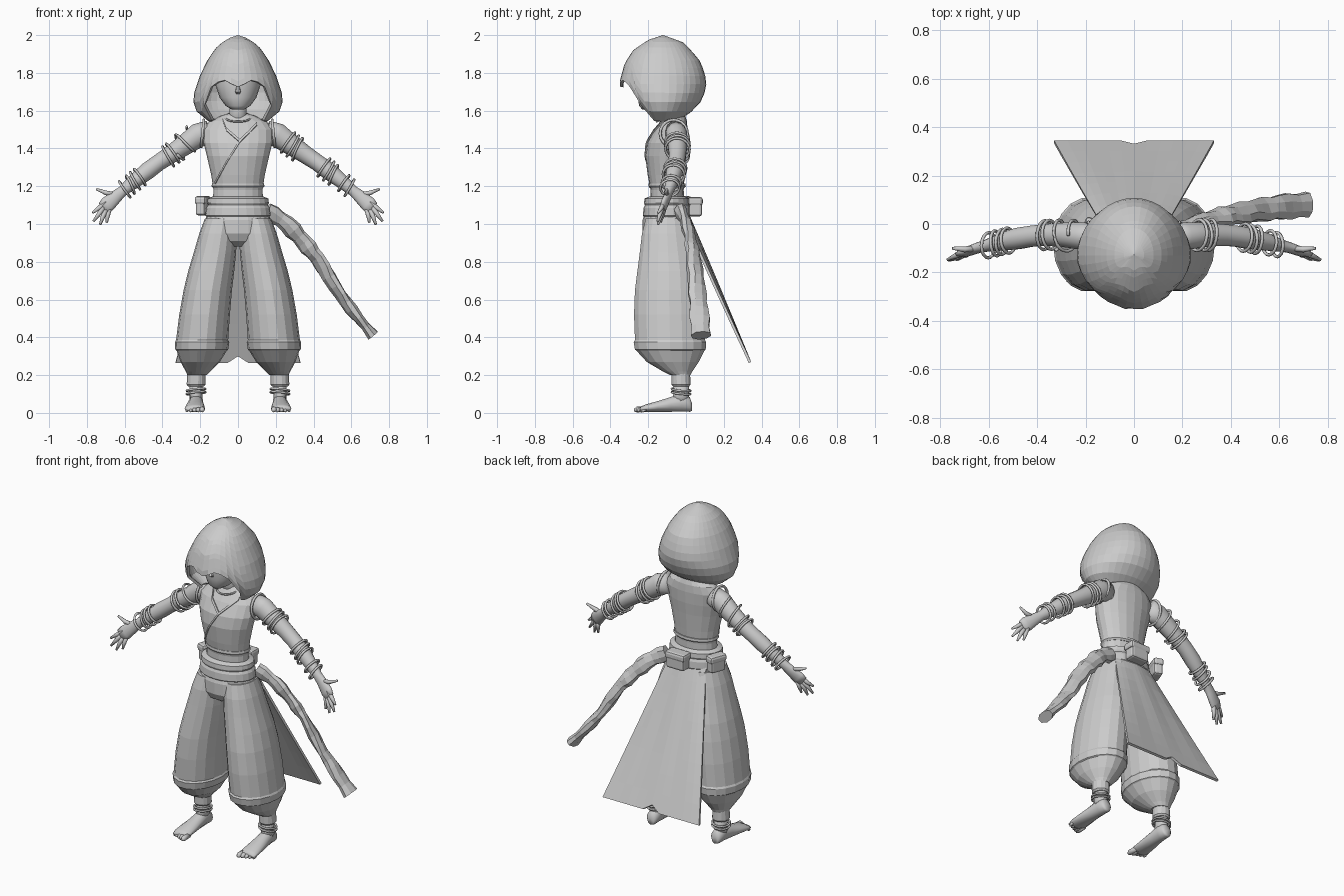
import bpy, bmesh, math
from mathutils import Vector

if "Cube" in bpy.data.objects:
    bpy.data.objects.remove(bpy.data.objects["Cube"], do_unlink=True)

grey = bpy.data.materials.new("plain_grey")
grey.use_nodes = True
grey.diffuse_color = (0.6, 0.6, 0.6, 1)
grey.node_tree.nodes["Principled BSDF"].inputs["Base Color"].default_value = (0.6, 0.6, 0.6, 1)


def build(name, verts, faces, smooth=False, thick=0):
    bm = bmesh.new()
    vs = [bm.verts.new(v) for v in verts]
    for f in faces:
        bm.faces.new([vs[i] for i in f])
    bmesh.ops.remove_doubles(bm, verts=bm.verts, dist=0.0005)
    bmesh.ops.recalc_face_normals(bm, faces=bm.faces)
    for f in bm.faces:
        f.smooth = smooth
    mesh = bpy.data.meshes.new(name)
    bm.to_mesh(mesh)
    bm.free()
    mesh.materials.append(grey)
    ob = bpy.data.objects.new(name, mesh)
    bpy.context.collection.objects.link(ob)
    if thick:
        mod = ob.modifiers.new("thickness", "SOLIDIFY")
        mod.thickness, mod.offset = thick, -1
    return ob


def sweep(name, stations, n=14, axis=None, up=(0, 1, 0), smooth=False, side=1, twist=0, closed=False):
    """Skin elliptical rings (x, y, z, radius_a, radius_b); side=-1 mirrors in x."""
    pts = [Vector(s[:3]) for s in stations]
    verts, m = [], len(pts)
    for i, s in enumerate(stations):
        if axis:
            d = Vector(axis)
        elif closed:
            d = (pts[(i + 1) % m] - pts[i - 1]).normalized()
        else:
            d = (pts[min(i + 1, m - 1)] - pts[max(i - 1, 0)]).normalized()
        a = Vector(up).cross(d).normalized()
        b = d.cross(a)
        for k in range(n):
            t = math.tau * k / n
            p = pts[i] + (a * math.cos(t) * s[3] + b * math.sin(t) * s[4])
            if twist:
                c, e = math.cos(t + 0.5), math.sin(t + 0.5)
                q = twist * i
                u, v = c * s[3], e * s[4]
                p = pts[i] + a * (u * math.cos(q) - v * math.sin(q)) + b * (u * math.sin(q) + v * math.cos(q))
            verts.append((p.x * side, p.y, p.z))
    faces = []
    for i in range(m if closed else m - 1):
        j = (i + 1) % m
        faces += [(i * n + k, i * n + (k + 1) % n, j * n + (k + 1) % n, j * n + k) for k in range(n)]
    if not closed:
        faces += [tuple(range(n)), tuple(range((m - 1) * n, m * n))]
    return build(name, verts, faces, smooth)


def ring(name, c, d, r, minor=0.007, side=1):
    """Bangle around direction d."""
    d = Vector(d).normalized()
    a = d.cross(Vector((0, 1, 0.01))).normalized()
    b = d.cross(a)
    st = []
    for k in range(20):
        t = math.tau * k / 20
        st.append((*(Vector(c) + (a * math.cos(t) + b * math.sin(t)) * r), minor, minor))
    return sweep(name, st, 6, up=d, smooth=True, side=side, closed=True)


def lerp(table, x):
    for (x0, y0), (x1, y1) in zip(table, table[1:]):
        if x <= x1:
            return y0 + (y1 - y0) * max(0, (x - x0) / (x1 - x0))
    return table[-1][1]


# Hood: meridians from the crown down to a rim that opens over the face
front = [(1.54, -.2), (1.63, -.3), (1.74, -.355), (1.85, -.325), (1.92, -.28), (1.975, -.2), (2, -.12)]
back = [(1.54, -.05), (1.57, 0), (1.63, .07), (1.72, .11), (1.8, .1), (1.87, .07), (1.96, -.01), (2, -.12)]
wide = [(1.54, .15), (1.57, .2), (1.61, .23), (1.67, .24), (1.79, .2), (1.88, .155), (1.94, .11), (1.98, .06), (2, 0)]
rim = [(0, 1.725), (22, 1.765), (38, 1.74), (46, 1.68), (52, 1.6), (58, 1.545), (180, 1.54)]
cols, rows = 36, 12
verts = []
for k in range(cols):
    ang = 360 * k / cols
    t = math.radians(ang)
    low = lerp(rim, min(ang, 360 - ang))
    for r in range(rows + 1):
        z = 2 - (2 - low) * (r / rows) ** 1.4
        y_end = lerp(front if math.cos(t) > 0 else back, z)
        verts.append((lerp(wide, z) * math.sin(t), -.13 + (y_end + .13) * abs(math.cos(t)), z))
R = rows + 1
faces = [(k * R + r, k * R + r + 1, (k + 1) % cols * R + r + 1, (k + 1) % cols * R + r)
         for k in range(cols) for r in range(rows)]
build("hood", verts, faces, False, 0.016)

# Head, neck and face
Z, FWD = (0, 0, 1), (0, -1, 0)
sweep("head", [(0, -.2, 1.605, .03, .03), (0, -.18, 1.625, .065, .068), (0, -.155, 1.67, .098, .1),
               (0, -.14, 1.73, .118, .122), (0, -.135, 1.8, .115, .122), (0, -.13, 1.87, .085, .09),
               (0, -.13, 1.91, .03, .03)], 20, Z, smooth=True)
sweep("neck", [(0, -.06, 1.5, .06, .055), (0, -.08, 1.57, .046, .046), (0, -.12, 1.68, .045, .045)], 14, Z, smooth=True)
sweep("nose", [(0, -.25, 1.735, .008, .008), (0, -.268, 1.70, .015, .014), (0, -.252, 1.688, .01, .008)], 8, Z)
for z in (1.653, 1.662):
    sweep("lip", [(-.03, -.226, z, .002, .002), (0, -.245, z, .006, .008), (.03, -.226, z, .002, .002)], 8, smooth=True)

# Torso and its wrapped tunic edges
torso = sweep("torso", [(0, -.1, 1.08, .135, .09), (0, -.1, 1.18, .13, .088), (0, -.105, 1.26, .142, .098),
                        (0, -.108, 1.36, .165, .108), (0, -.1, 1.43, .182, .106), (0, -.08, 1.5, .185, .088),
                        (0, -.065, 1.545, .15, .07), (0, -.06, 1.575, .085, .055), (0, -.06, 1.585, .05, .045)], 20, Z)


def strip(name, path, w):
    """Narrow cloth edge pressed onto the torso."""
    pts = []
    for (x0, z0), (x1, z1) in zip(path, path[1:]):
        pts += [(x0 + (x1 - x0) * i / 8, z0 + (z1 - z0) * i / 8) for i in range(8)]
    pts.append(path[-1])
    vs = [(x, -.3, z + o) for x, z in pts for o in (-w, w)]
    ob = build(name, vs, [(2 * i, 2 * i + 1, 2 * i + 3, 2 * i + 2) for i in range(len(pts) - 1)])
    mod = ob.modifiers.new("press", "SHRINKWRAP")
    mod.target, mod.wrap_method = torso, "PROJECT"
    mod.use_project_y, mod.use_positive_direction, mod.use_negative_direction = True, True, True
    mod.offset = .004
    sol = ob.modifiers.new("thickness", "SOLIDIFY")
    sol.thickness, sol.offset = .008, 0


strip("tunic_wrap_edge", [(.1, 1.53), (.01, 1.44), (-.06, 1.33), (-.12, 1.22)], .008)
strip("tunic_collar_edge", [(-.08, 1.55), (-.06, 1.5), (.01, 1.44)], .008)
ring("neck_cord", (0, -.09, 1.565), (0, -.35, 1), .07, .005)
for s in (1, -1):
    ring("armhole_trim", (.188, -.065, 1.48), (1, 0, .1), .072, .008, s)

# Waist sash, belt and pouches
sweep("waist_sash", [(0, -.1, 1.03, .16, .115), (0, -.1, 1.045, .173, .128), (0, -.1, 1.085, .168, .125),
                     (0, -.1, 1.1, .158, .118), (0, -.1, 1.11, .164, .122), (0, -.1, 1.135, .16, .12),
                     (0, -.1, 1.145, .135, .095)], 24, Z)
sweep("tunic_hem", [(0, -.1, 1.19, .132, .092), (0, -.1, 1.2, .14, .099), (0, -.1, 1.215, .138, .097)], 20, Z)


def pouch(name, c, size, turn):
    bm = bmesh.new()
    bmesh.ops.create_cube(bm, size=1)
    vs = [tuple(v.co) for v in bm.verts]
    fs = [tuple(v.index for v in f.verts) for f in bm.faces]
    bm.free()
    for part, grow, dz, h in (("_body", 1, 0, 1), ("_flap", 1.12, .03, .45)):
        ob = build(name + part, [(x * size[0] * grow, y * size[1] * grow, z * size[2] * h + dz) for x, y, z in vs], fs)
        ob.location, ob.rotation_euler[2] = c, turn
        mod = ob.modifiers.new("soft_corners", "BEVEL")
        mod.width, mod.segments = .014, 2


pouch("back_pouch", (.02, .05, 1.09), (.12, .07, .1), 0)
pouch("side_pouch", (-.185, -.03, 1.095), (.055, .1, .1), -.35)

# Trousers, ankle cuffs and feet
sweep("trouser_hips", [(0, -.1, 1.08, .15, .11), (0, -.1, 1.02, .175, .13), (0, -.1, .95, .185, .13),
                       (0, -.1, .91, .14, .11), (0, -.1, .88, .05, .06)], 20, Z)
leg = [(.09, -.1, 1.03, .085, .115), (.105, -.1, .95, .1, .135), (.122, -.095, .85, .112, .152),
       (.142, -.09, .75, .122, .17), (.16, -.09, .65, .128, .183), (.177, -.088, .52, .134, .19),
       (.19, -.085, .385, .138, .188), (.19, -.085, .375, .144, .195), (.192, -.083, .335, .14, .19),
       (.192, -.083, .33, .133, .183), (.2, -.07, .27, .104, .14), (.212, -.045, .22, .065, .08), (.217, -.03, .2, .05, .055)]
foot = [(.22, .032, .03, .02, .02), (.22, .02, .045, .034, .04), (.221, -.02, .055, .037, .05),
        (.224, -.08, .045, .042, .04), (.227, -.15, .034, .05, .029), (.229, -.215, .025, .054, .02), (.23, -.24, .02, .048, .013)]
for s in (1, -1):
    sweep("trouser_leg", leg, 18, Z, side=s)
    sweep("ankle_cuff", [(.22, -.028, .22, .048, .05), (.222, -.026, .15, .05, .052), (.222, -.026, .14, .042, .044)], 14, Z, side=s)
    sweep("ankle", [(.222, -.026, .16, .036, .042), (.222, -.026, .1, .034, .042), (.222, -.03, .05, .036, .05)], 14, Z, side=s, smooth=True)
    for z in (.105, .122):
        ring("anklet", (.222, -.026, z), (.1, .1, 1), .05, .006, s)
    sweep("foot", foot, 14, FWD, Z, True, s)
    for i in range(5):
        x, r = .19 + .02 * i, .015 - .0015 * i
        tip = -.262 + .009 * i
        sweep("toe", [(x, -.21, .02, r, r), (x, tip, r + .003, r, r), (x, tip - .012, r, r * .5, r * .5)], 8, FWD, Z, True, s)

# Arms, hands and fingers
arm = [(.15, -.055, 1.49, .06, .055), (.21, -.05, 1.47, .064, .058), (.28, -.045, 1.42, .055, .052),
       (.36, -.045, 1.365, .047, .046), (.42, -.05, 1.325, .044, .044), (.48, -.06, 1.28, .046, .045),
       (.55, -.075, 1.225, .038, .036), (.61, -.09, 1.175, .028, .025), (.64, -.097, 1.15, .033, .022),
       (.69, -.115, 1.105, .042, .019), (.715, -.125, 1.085, .034, .014)]
fingers = [((.65, -.1, 1.155), (.7, -.105, 1.165), (.75, -.1, 1.185)), ((.70, -.12, 1.115), (.735, -.13, 1.085), (.77, -.148, 1.06)),
           ((.705, -.122, 1.095), (.735, -.138, 1.055), (.765, -.15, 1.015)), ((.695, -.12, 1.085), (.715, -.135, 1.04), (.73, -.148, .997)),
           ((.68, -.115, 1.085), (.69, -.125, 1.045), (.695, -.135, 1.008))]
for s in (1, -1):
    sweep("arm", arm, 14, smooth=True, side=s)
    for a, b, c in fingers:
        sweep("finger", [(*a, .014, .013), (*b, .012, .012), (*c, .006, .006)], 8, smooth=True, side=s)


def bangles(name, xs, r, side):
    for i, x in enumerate(xs):
        c = [lerp([(p[0], p[j]) for p in arm], x) for j in (1, 2)]
        ring(name, (x, *c), (1, -.1 + .15 * (i % 2), -.7 + .12 * (i % 3)), r, .007, side)


bangles("left_upper_bangle", (.265, .29, .315), .064, 1)
bangles("left_forearm_bangle", (.455, .48, .505), .057, 1)
bangles("left_wrist_bangle", (.56, .59), .05, 1)
bangles("right_upper_bangle", (.345, .37), .06, -1)
bangles("right_wrist_bangle", (.52, .545, .57, .6), .052, -1)
coil = []
for i in range(31):
    f, t = i / 30, 3.4 * math.pi * i / 30
    u = .066 * math.cos(t)
    coil.append((.235 + .1 * f + .55 * u, -.048 + .064 * math.sin(t), 1.462 - .075 * f + .83 * u, .007, .007))
sweep("right_coiled_armlet", coil, 6, smooth=True, side=-1)

# Hanging sash tail, twisted and creased
path = [(0, .15, -.03, 1.07), (.15, .25, 0, 1.01), (.3, .335, .025, .92), (.5, .42, .04, .82),
        (.7, .53, .06, .64), (.85, .61, .07, .535), (1, .715, .08, .41)]
tail = []
for i in range(19):
    f = i / 18
    w = .045 + .01 * f + .006 * math.sin(i * 2.1)
    x, y, z = (lerp([(p[0], p[j]) for p in path], f) for j in (1, 2, 3))
    tail.append((x, y, z, w, .03 + .005 * math.cos(i * 1.7)))
sweep("sash_tail", tail, 8, twist=.09)

# Back cloth flaring to a notched hem
verts, nx, nz = [], 12, 8
for r in range(nz + 1):
    f = r / nz
    for k in range(nx + 1):
        u = 2 * k / nx - 1
        lift = .035 if r == nz and k == nx // 2 else 0
        ripple = .008 * math.cos(u * 9) * f * (1 - f)
        verts.append((u * (.12 + .21 * f), .005 + .34 * f - .03 * (1 - f) * u * u + ripple - lift * .4, 1.08 - .81 * f + lift))
C = nx + 1
build("back_cloth", verts, [(r * C + k, r * C + k + 1, (r + 1) * C + k + 1, (r + 1) * C + k)
                            for r in range(nz) for k in range(nx)], False, .014)
